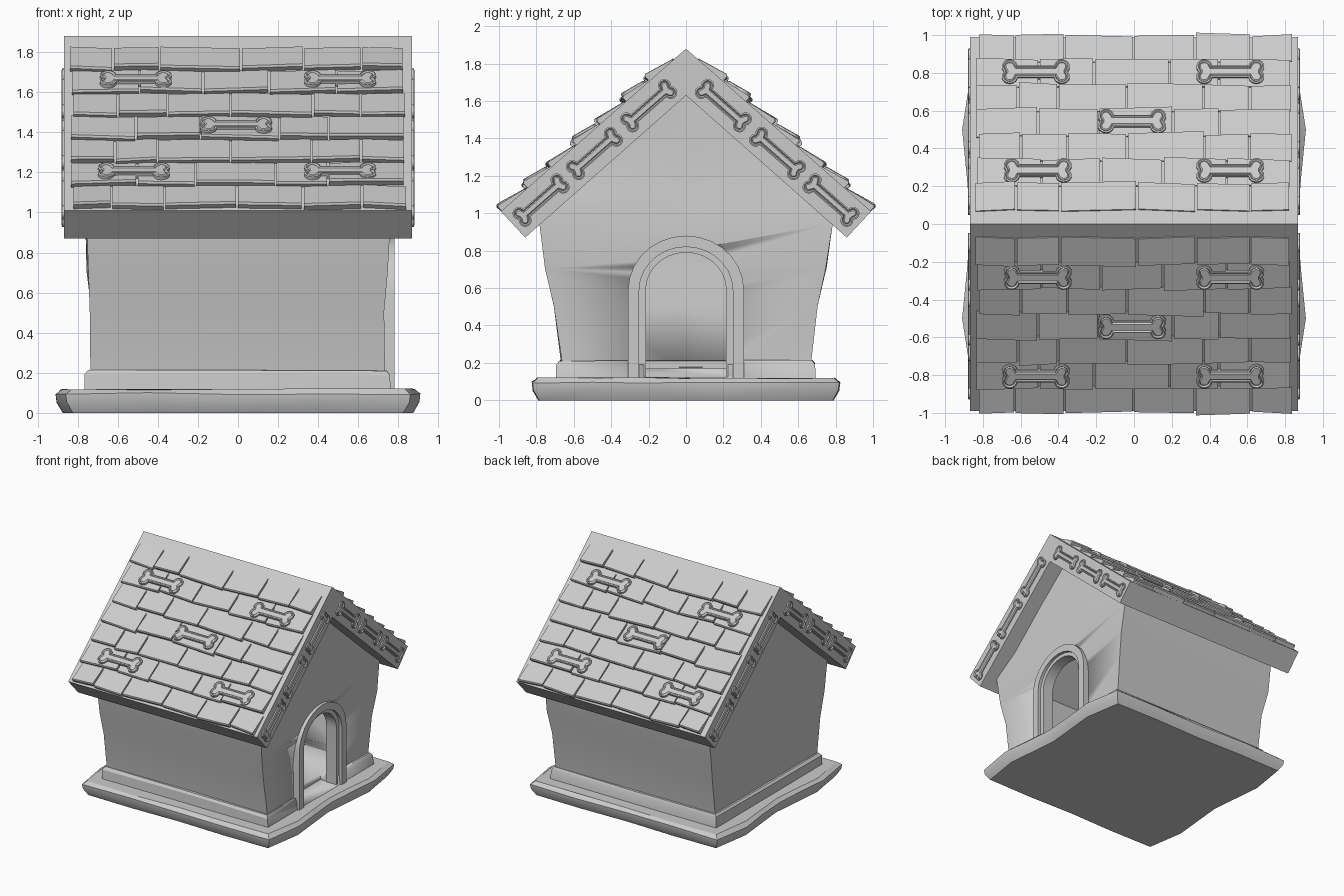
import bpy, bmesh, math, random
from mathutils import Matrix, Vector

random.seed(4)
if "Cube" in bpy.data.objects:
    bpy.data.objects.remove(bpy.data.objects["Cube"])

GREY = (0.6, 0.6, 0.6, 1)
mat = bpy.data.materials.new("light grey")
mat.use_nodes = True
mat.diffuse_color = GREY
mat.node_tree.nodes["Principled BSDF"].inputs["Base Color"].default_value = GREY


def wobble(a):
    return random.uniform(-a, a)


def finish(name, bm, angle=30):
    bmesh.ops.recalc_face_normals(bm, faces=bm.faces)
    me = bpy.data.meshes.new(name)
    bm.to_mesh(me)
    bm.free()
    me.materials.append(mat)
    ob = bpy.data.objects.new(name, me)
    bpy.context.collection.objects.link(ob)
    bpy.ops.object.select_all(action="DESELECT")
    ob.select_set(True)
    bpy.context.view_layer.objects.active = ob
    bpy.ops.object.shade_smooth_by_angle(angle=math.radians(angle))
    return ob


def mirror(ob, x, y):
    m = ob.modifiers.new("mirror", "MIRROR")
    m.use_axis = (x, y, False)
    m.use_mirror_merge = False


def cut(ob, cutter):
    m = ob.modifiers.new("cut", "BOOLEAN")
    m.operation, m.solver, m.object = "DIFFERENCE", "EXACT", cutter
    cutter.hide_render = True
    cutter.hide_set(True)


def loft(bm, rings):
    """Skin a stack of equal-length point rings and cap both ends."""
    vs = [[bm.verts.new(p) for p in r] for r in rings]
    for a, b in zip(vs, vs[1:]):
        for i in range(len(a)):
            j = (i + 1) % len(a)
            bm.faces.new((a[i], a[j], b[j], b[i]))
    bm.faces.new(vs[0])
    bm.faces.new(vs[-1])


def prism(bm, outline, x0, x1):
    loft(bm, [[(x, y, z) for y, z in outline] for x in (x0, x1)])


def rect_ring(hx, hy, z, jig=0.0, mid=0.0):
    """Eight-point rectangle with midpoints that can bulge."""
    ring = [(1, -1), (1, 0), (1, 1), (0, 1), (-1, 1), (-1, 0), (-1, -1), (0, -1)]
    pts = []
    for a, b in ring:
        k = mid if a * b == 0 else 0
        pts.append((a * (hx + k) + wobble(jig), b * (hy + k) + wobble(jig), z + wobble(jig)))
    return pts


# Base slab with wavy edges
def base_ring(inset, z, jig):
    quarter = [(0.865, 0.0), (0.885, 0.25), (0.91, 0.5), (0.86, 0.82), (0.45, 0.825), (0.0, 0.815)]
    half = quarter + [(-x, y) for x, y in quarter[-2::-1]]
    full = half + [(x, -y) for x, y in half[-2:0:-1]]
    return [(x - math.copysign(inset, x) * (x != 0), y - math.copysign(inset, y) * (y != 0),
             z + wobble(jig)) for x, y in full]


bm = bmesh.new()
loft(bm, [base_ring(0.035, 0, 0), base_ring(0.005, 0.05, 0.008),
          base_ring(0, 0.095, 0.006), base_ring(0.03, 0.118, 0.004)])
finish("base_slab", bm)

# Plinth under the walls
bm = bmesh.new()
loft(bm, [rect_ring(0.765, 0.695, 0.1), rect_ring(0.76, 0.69, 0.195, 0.006),
          rect_ring(0.745, 0.675, 0.212, 0.004)])
plinth = finish("plinth", bm)

# Flared walls rising into gables
LEVELS = [(0.17, 0.73, 0.66), (0.5, 0.733, 0.70), (0.7, 0.752, 0.752),
          (0.95, 0.755, 0.78), (1.1, 0.735, 0.61), (1.4, 0.73, 0.28), (1.65, 0.725, 0.01)]


def wall_rings(inset, drop, jig):
    return [rect_ring(hx - inset, max(hy - inset, 0.005), z - (drop if z > 0.9 else 0), jig,
                      -jig if z < 0.9 else 0) for z, hx, hy in LEVELS]


bm = bmesh.new()
loft(bm, wall_rings(0, 0, 0.007))
walls = finish("walls", bm)

bm = bmesh.new()
loft(bm, wall_rings(0.07, 0.04, 0))
room_cutter = finish("room_cutter", bm)


# Arched doorway on the +x gable
def arch(hw, top, spring=0.59, bottom=0.115, n=14):
    pts = [(hw, bottom)]
    for i in range(n + 1):
        t = math.pi * i / n
        pts.append((hw * math.cos(t), spring + (top - spring) * math.sin(t)))
    return pts + [(-hw, bottom)]


bm = bmesh.new()
prism(bm, arch(0.225, 0.80, bottom=0.125), 0.6, 0.9)
door_cutter = finish("door_cutter", bm)
for ob in (walls, plinth):
    cut(ob, room_cutter)
    cut(ob, door_cutter)


def arch_band(name, outer, inner, x0, x1):
    bm = bmesh.new()
    o, i = arch(*outer), arch(*inner)
    prism(bm, o + i[::-1], x0, x1)
    finish(name, bm)


arch_band("door_trim_outer", (0.31, 0.88), (0.25, 0.82), 0.70, 0.78)
arch_band("door_trim_inner", (0.252, 0.822), (0.215, 0.79), 0.66, 0.755)

# Roof: one folded slab
half = [(0.99, 1.01), (0.86, 0.87)]
bm = bmesh.new()
prism(bm, [(0, 1.88)] + half + [(0, 1.63)] + [(-y, z) for y, z in half[::-1]], -0.867, 0.867)
finish("roof_slab", bm)

# Slope frame: x along the ridge, y down the slope, z out of the roof
v = Vector((0, 0.99, -0.87)).normalized()
n = Vector((0, -v.z, v.y))
SLOPE = Matrix((Vector((1, 0, 0)), v, n)).transposed().to_4x4()
SLOPE.translation = (0, 0, 1.88)
START, PITCH, RISE = 0.093, 0.174, 0.036

# Wedge shingles in seven rows
JOINTS = [(-0.61, -0.38, -0.01, 0.35, 0.6), (-0.5, -0.2, 0.18, 0.47)]
bm = bmesh.new()
for row in range(7):
    top = START + row * PITCH
    xs = [-0.835 + wobble(0.01)] + [x + wobble(0.03) for x in JOINTS[row % 2]] + [0.835 + wobble(0.01)]
    for a, b in zip(xs, xs[1:]):
        a, b = a + 0.005, b - 0.005
        end, rise = top + PITCH + wobble(0.008), RISE + wobble(0.006)
        side = [(top, -0.01), (top, 0.006), (end - 0.008, rise), (end, rise - 0.01), (end - 0.004, -0.01)]
        skew = wobble(0.008)
        loft(bm, [[(x, p + k, q) for p, q in side] for x, k in ((a, skew), (b, -skew))])
bm.transform(SLOPE)
mirror(finish("shingles", bm, 15), False, True)


# Bone ornaments
def bone_outline(length, width):
    r = width * 0.29
    cx, cy, shaft = length / 2 - r, width / 2 - r, width * 0.24
    start = math.pi - math.asin(max(-1, (shaft - cy) / r))
    lobe = []
    for i in range(9):
        t = start + (math.asin(-cy / r * 0.95) - start) * i / 8
        lobe.append((cx + r * math.cos(t), cy + r * math.sin(t)))
    right = lobe + [(x, -y) for x, y in lobe[::-1]]
    return right + [(-x, -y) for x, y in right]


def add_bone(bm, frame, length, width, height):
    """Raised rim around a sunken border and a raised core."""
    part = bmesh.new()
    pts = bone_outline(length, width)
    loft(part, [[(x, y, z) for x, y in pts] for z in (-0.02, height)])
    part.normal_update()
    face = max(part.faces, key=lambda f: f.calc_center_median().z)
    for thick, shift in ((0.008, 0.003), (0.007, -0.009), (0.006, 0.006)):
        bmesh.ops.inset_region(part, faces=[face], thickness=thick)
        bmesh.ops.translate(part, verts=face.verts, vec=(0, 0, shift))
    part.transform(frame)
    me = bpy.data.meshes.new("bone_part")
    part.to_mesh(me)
    part.free()
    bm.from_mesh(me)
    bpy.data.meshes.remove(me)


bm = bmesh.new()
tilt = Matrix.Rotation(math.atan(RISE / PITCH), 4, "X")
for row, xs in ((1, (-0.51, 0.51)), (3, (-0.01,)), (5, (-0.52, 0.51))):
    for x in xs:
        place = Matrix.Translation((x, START + (row + 0.5) * PITCH, RISE * 0.6))
        add_bone(bm, SLOPE @ place @ tilt, 0.36, 0.145, 0.012)
mirror(finish("roof_bones", bm), False, True)

bm = bmesh.new()
for y, z in ((0.2, 1.575), (0.49, 1.32), (0.775, 1.07)):
    frame = Matrix((v, Vector((0, -v.z, v.y)), Vector((1, 0, 0)))).transposed().to_4x4()
    if frame.determinant() < 0:
        frame = frame @ Matrix.Scale(-1, 4, (0, 1, 0))
    frame.translation = (0.867, y, z)
    add_bone(bm, frame, 0.34, 0.12, 0.01)
mirror(finish("gable_bones", bm), True, True)
